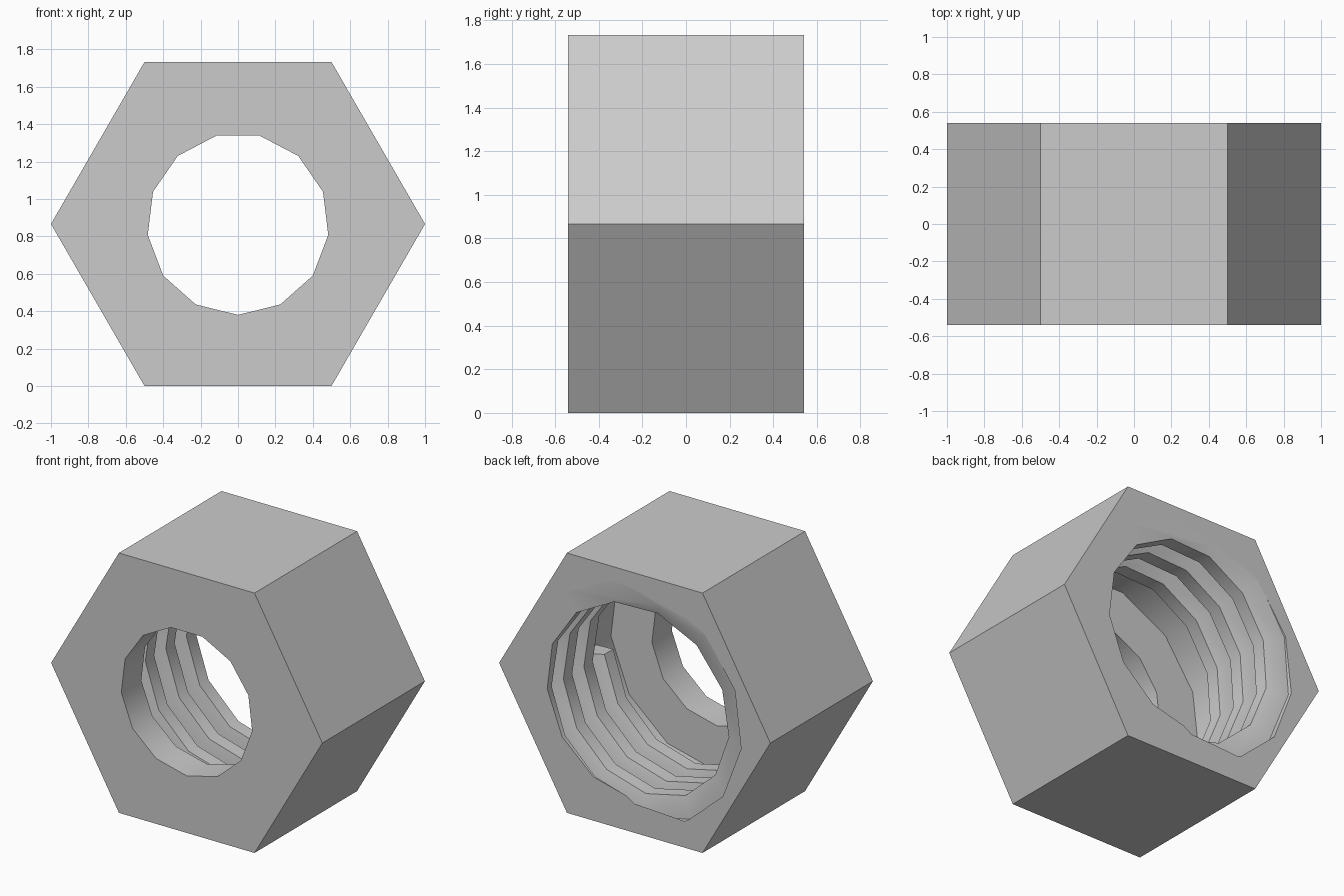
import bpy, bmesh, math
from mathutils import Matrix

if "Cube" in bpy.data.objects:
    bpy.data.objects.remove(bpy.data.objects["Cube"])

CZ = math.sqrt(3) / 2      # height of the bore axis
HALF = 0.54                # half the nut thickness
SIDES = 13                 # facets round the bore
PITCH = 0.216
START = -math.pi / 2       # one facet corner points straight down

steel = bpy.data.materials.new("grey steel")
steel.use_nodes = True
GREY = (0.6, 0.6, 0.6, 1)
steel.diffuse_color = GREY
steel.node_tree.nodes["Principled BSDF"].inputs["Base Color"].default_value = GREY


def make(name, bm):
    bmesh.ops.recalc_face_normals(bm, faces=bm.faces)
    mesh = bpy.data.meshes.new(name)
    bm.to_mesh(mesh)
    bm.free()
    mesh.materials.append(steel)
    ob = bpy.data.objects.new(name, mesh)
    bpy.context.collection.objects.link(ob)
    return ob


def point(r, angle, y):
    return (r * math.cos(angle), y, CZ + r * math.sin(angle))


def prism(name, sides, r, y0, y1, start):
    bm = bmesh.new()
    angles = [start + math.tau * i / sides for i in range(sides)]
    rings = [[bm.verts.new(point(r, a, y)) for a in angles] for y in (y0, y1)]
    for ring in rings:
        bm.faces.new(ring)
    for i in range(sides):
        j = (i + 1) % sides
        bm.faces.new((rings[0][i], rings[0][j], rings[1][j], rings[1][i]))
    return make(name, bm)


def smooth(ob):
    bpy.ops.object.select_all(action='DESELECT')
    ob.select_set(True)
    bpy.context.view_layer.objects.active = ob
    bpy.ops.object.shade_smooth_by_angle(angle=math.radians(30))


# Hexagonal body with a narrow front hole and a wide bore open at the back
body = prism("nut_body", 6, 1, -HALF, HALF, 0)
cutters = [prism("front_hole_cutter", SIDES, 0.486, -0.8, 0, START),
           prism("wide_bore_cutter", SIDES, 0.79, -0.33, 0.8, START)]
for cutter in cutters:
    cutter.hide_render = True
    mod = body.modifiers.new(cutter.name, 'BOOLEAN')
    mod.operation = 'DIFFERENCE'
    mod.solver = 'EXACT'
    mod.object = cutter
bpy.context.view_layer.objects.active = body
for mod in list(body.modifiers):
    bpy.ops.object.modifier_apply(modifier=mod.name)
for cutter in cutters:
    bpy.data.objects.remove(cutter)
smooth(body)

# Screw thread: a trapezoid swept three turns, its root sunk in the wall
profile = [(0.83, -0.315), (0.79, -0.315), (0.65, -0.215),
           (0.65, 0.215), (0.79, 0.41), (0.83, 0.41)]
bm = bmesh.new()
sections = []
for step in range(-SIDES, 3 * SIDES + 1):
    angle = START + math.tau * (step + 3) / SIDES
    y = HALF - PITCH * step / SIDES
    sections.append([bm.verts.new(point(r, angle, y + w * PITCH)) for r, w in profile])
for a, b in zip(sections, sections[1:]):
    for i in range(len(profile)):
        j = (i + 1) % len(profile)
        bm.faces.new((a[i], a[j], b[j], b[i]))
bm.faces.new(sections[0])
bm.faces.new(sections[-1])

# Trim the thread flush with the back face
bmesh.ops.triangulate(bm, faces=bm.faces)
bmesh.ops.bisect_plane(bm, geom=bm.verts[:] + bm.edges[:] + bm.faces[:], dist=1e-5,
                       plane_co=(0, HALF, 0), plane_no=(0, 1, 0), clear_outer=True)
rim = [e for e in bm.edges if e.is_boundary]
bmesh.ops.holes_fill(bm, edges=rim, sides=0)
smooth(make("inner_thread", bm))
